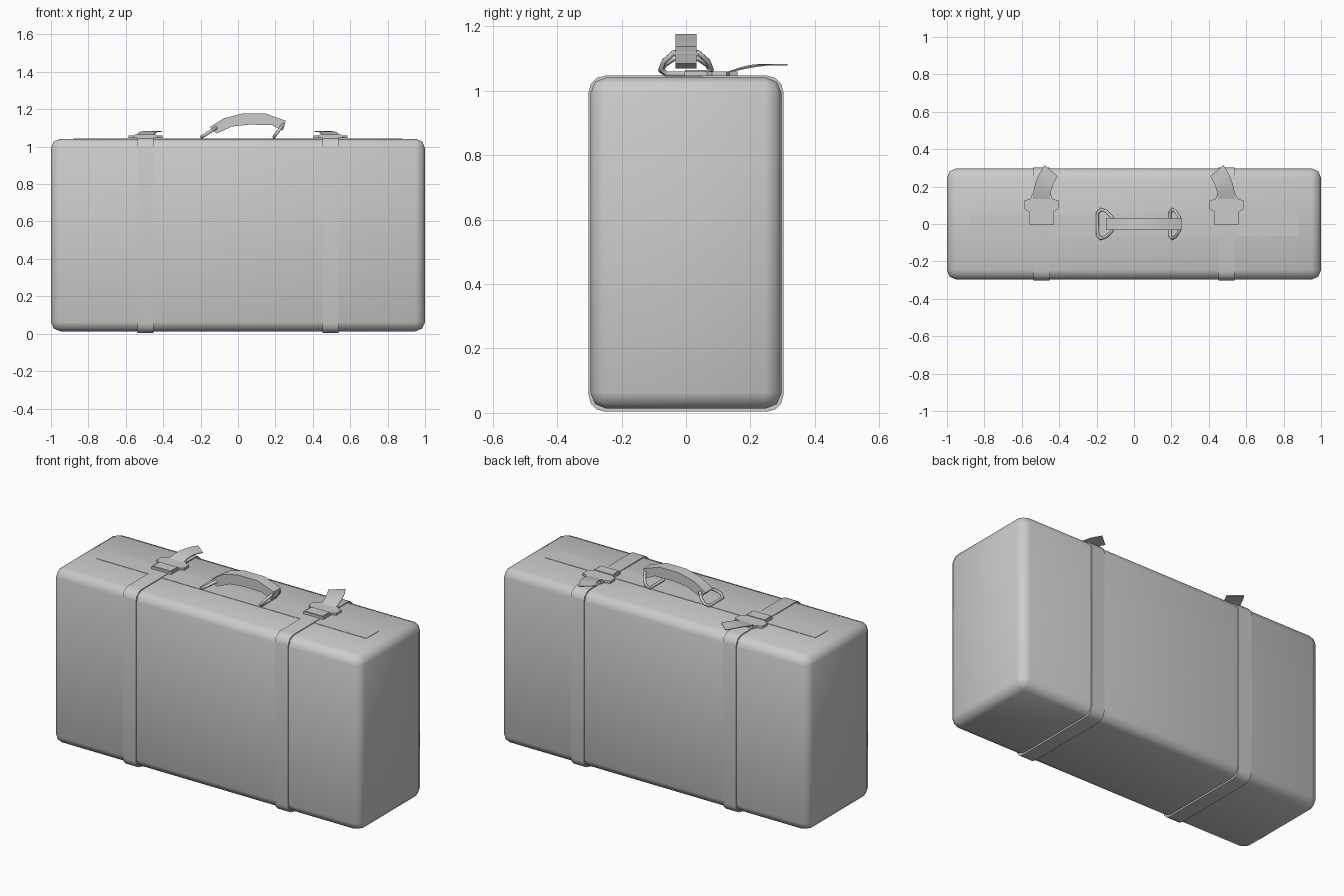
import bpy, bmesh, math
from mathutils import Vector

if "Cube" in bpy.data.objects:
    bpy.data.objects.remove(bpy.data.objects["Cube"])

grey = bpy.data.materials.new("plain_grey")
grey.use_nodes = True
colour = (0.6, 0.6, 0.6, 1)
grey.diffuse_color = colour
grey.node_tree.nodes["Principled BSDF"].inputs["Base Color"].default_value = colour


def finish(bm, name, angle=None):
    """Turn a bmesh into a named object with the shared material."""
    bmesh.ops.recalc_face_normals(bm, faces=bm.faces)
    mesh = bpy.data.meshes.new(name)
    bm.to_mesh(mesh)
    bm.free()
    ob = bpy.data.objects.new(name, mesh)
    bpy.context.collection.objects.link(ob)
    mesh.materials.append(grey)
    if angle:
        bpy.ops.object.select_all(action='DESELECT')
        ob.select_set(True)
        bpy.context.view_layer.objects.active = ob
        bpy.ops.object.shade_smooth_by_angle(angle=math.radians(angle))
    return ob


def box(name, low, high, radius=0, segments=2, along_x=False, angle=None):
    """Box between two corners, optionally rounded."""
    bm = bmesh.new()
    bmesh.ops.create_cube(bm, size=1)
    low, high = Vector(low), Vector(high)
    for v in bm.verts:
        v.co = (low + high) / 2 + Vector(a * b for a, b in zip(v.co, high - low))
    if radius:
        edges = [e for e in bm.edges if not along_x
                 or abs(e.verts[0].co.x - e.verts[1].co.x) > 1e-4]
        bmesh.ops.bevel(bm, geom=edges, offset=radius, segments=segments,
                        profile=0.5, affect='EDGES')
    return finish(bm, name, angle)


def prism(name, outline, offset, angle=None):
    """Extrude a closed outline of 3D points by an offset."""
    bm = bmesh.new()
    face = bm.faces.new([bm.verts.new(p) for p in outline])
    new = bmesh.ops.extrude_face_region(bm, geom=[face], use_keep_orig=True)
    bmesh.ops.translate(bm, vec=offset,
                        verts=[g for g in new["geom"] if isinstance(g, bmesh.types.BMVert)])
    return finish(bm, name, angle)


# Case body, soft all over
box("case_body", (-1, -0.297, 0.013), (1, 0.297, 1.042), 0.05, 2, angle=180)

# Flat reinforcing strip under the handle
box("top_strip", (-0.88, -0.063, 1.03), (0.88, 0.052, 1.044))

for side, label in ((-1, "right"), (1, "left")):
    cx = 0.495 * side

    # Strap wrapped around the case
    box(label + "_strap", (cx - 0.043, -0.302, 0.004), (cx + 0.043, 0.302, 1.047),
        0.05, 3, True, 40)

    # Buckle plate with flared wings
    half = [(0.065, -0.005), (0.065, 0.065), (0.09, 0.08), (0.09, 0.125),
            (0.06, 0.135), (0.05, 0.16)]
    outline = [(cx + x, y, 1.046) for x, y in half]
    outline += [(cx - x, y, 1.046) for x, y in reversed(half)]
    prism(label + "_buckle", outline, (0, 0, 0.014))

    # Raised pad where the strap passes through the buckle
    box(label + "_buckle_loop", (cx - 0.058, -0.003, 1.055), (cx + 0.058, 0.06, 1.064))

    # Loose strap end, lifting and swinging inward
    bm = bmesh.new()
    rows = []
    steps = 6
    for i in range(steps + 1):
        t = i / steps
        turn = 0.7 * t
        mid = Vector((cx - side * 0.052 * t * t, 0.13 + 0.155 * t,
                      1.055 + 0.024 * math.sin(min(t * 1.25, 1) * math.pi / 2)))
        across = Vector((math.cos(turn), side * math.sin(turn), 0)) * 0.046
        rows.append([bm.verts.new(mid + across * s + Vector((0, 0, h)))
                     for s, h in ((-1, 0), (1, 0), (1, 0.004), (-1, 0.004))])
    for a, b in zip(rows, rows[1:]):
        for k in range(4):
            bm.faces.new((a[k], a[(k + 1) % 4], b[(k + 1) % 4], b[k]))
    bm.faces.new(rows[0])
    bm.faces.new(rows[-1])
    finish(bm, label + "_strap_end", 40)

# Arched grip
top = [(-0.15, 1.105), (-0.075, 1.152), (0.02, 1.176), (0.15, 1.176), (0.255, 1.138)]
under = [(0.24, 1.085), (0.18, 1.115), (0.06, 1.118), (-0.03, 1.108), (-0.115, 1.07)]
prism("handle_grip", [(x, -0.033, z) for x, z in top + under], (0, 0.066, 0), 40)

# Metal rings joining the grip to the case
for label, foot, head in (("right", (-0.195, 1.052), (-0.118, 1.1)),
                          ("left", (0.192, 1.052), (0.242, 1.118))):
    curve = bpy.data.curves.new(label + "_ring", 'CURVE')
    curve.dimensions = '3D'
    curve.bevel_depth = 0.009
    curve.bevel_resolution = 1
    spline = curve.splines.new('POLY')
    shape = [(0, 0.06), (0.25, 0.078), (0.6, 0.068), (1, 0.038)]
    ring = [(t, y) for t, y in shape] + [(t, -y) for t, y in reversed(shape)]
    spline.points.add(len(ring) - 1)
    for p, (t, y) in zip(spline.points, ring):
        p.co = (foot[0] + (head[0] - foot[0]) * t, y, foot[1] + (head[1] - foot[1]) * t, 1)
    spline.use_cyclic_u = True
    curve.materials.append(grey)
    ob = bpy.data.objects.new(label + "_ring", curve)
    bpy.context.collection.objects.link(ob)
